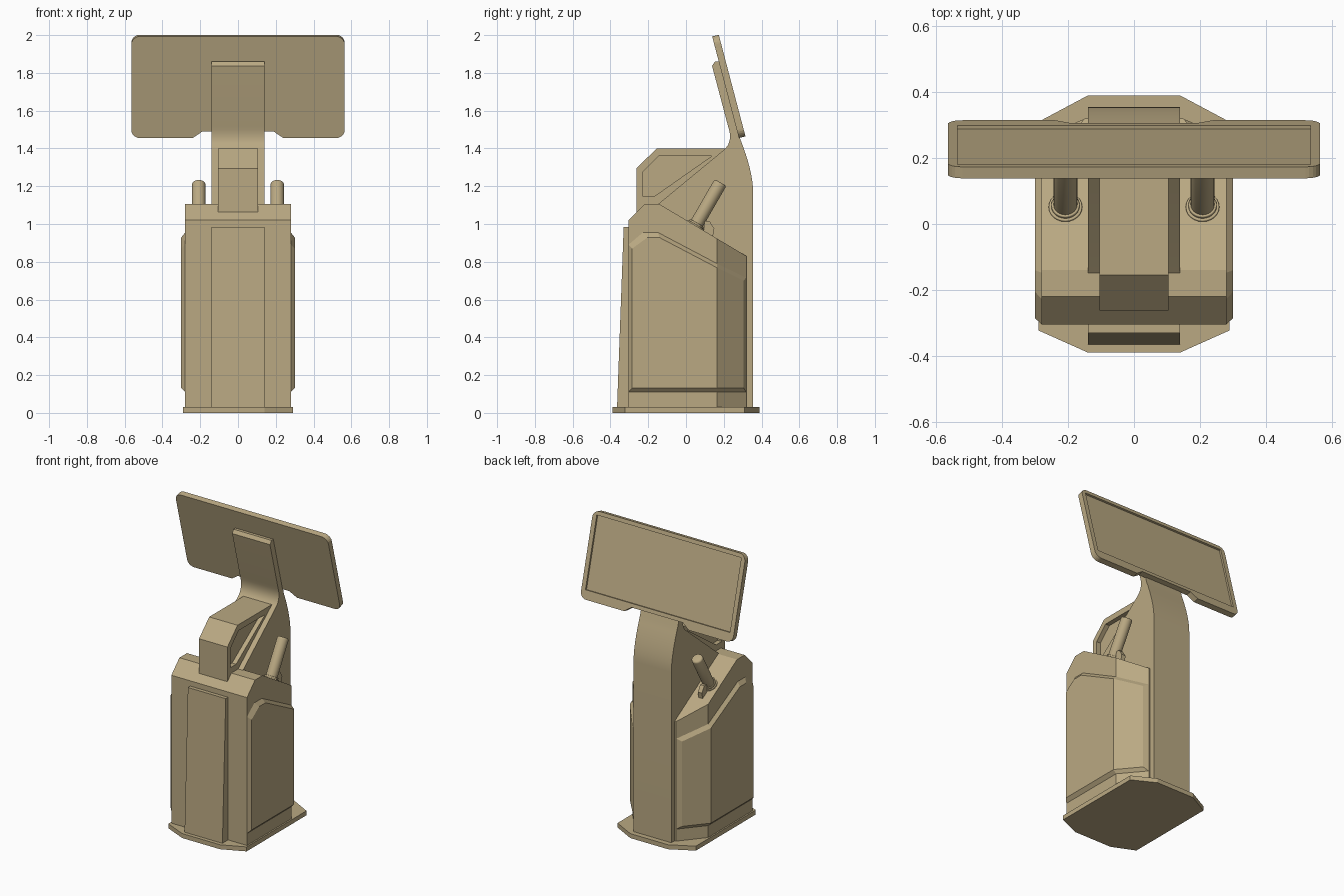
import bpy, bmesh
from mathutils import Matrix, Vector

cube = bpy.data.objects.get("Cube")
if cube:
    bpy.data.objects.remove(cube, do_unlink=True)

tan = bpy.data.materials.new("tan")
tan.use_nodes = True
COLOUR = (0.49, 0.395, 0.225, 1)
tan.diffuse_color = COLOUR
tan.node_tree.nodes["Principled BSDF"].inputs["Base Color"].default_value = COLOUR


def finish(name, bm, mirror=False, smooth=False):
    bmesh.ops.recalc_face_normals(bm, faces=bm.faces[:])
    mesh = bpy.data.meshes.new(name)
    bm.to_mesh(mesh)
    bm.free()
    mesh.materials.append(tan)
    ob = bpy.data.objects.new(name, mesh)
    bpy.context.collection.objects.link(ob)
    if mirror:
        ob.modifiers.new("Mirror", "MIRROR").use_clip = False
    if smooth:
        bpy.ops.object.select_all(action="DESELECT")
        ob.select_set(True)
        bpy.context.view_layer.objects.active = ob
        bpy.ops.object.shade_smooth_by_angle(angle=0.6)
    return ob


def extrude(points, shift):
    """Closed prism from a flat outline moved along a vector."""
    bm = bmesh.new()
    face = bm.faces.new([bm.verts.new(p) for p in points])
    made = bmesh.ops.extrude_face_region(bm, geom=[face], use_keep_orig=True)["geom"]
    bmesh.ops.translate(bm, vec=shift, verts=[g for g in made if isinstance(g, bmesh.types.BMVert)])
    return bm


def side_prism(profile, x0, x1):
    return extrude([(x0, y, z) for y, z in profile], (x1 - x0, 0, 0))


def cut_away(ob, cutter):
    mod = ob.modifiers.new("Cut", "BOOLEAN")
    mod.operation, mod.solver, mod.object = "DIFFERENCE", "EXACT", cutter
    bpy.context.view_layer.update()
    result = bpy.data.meshes.new_from_object(ob.evaluated_get(bpy.context.evaluated_depsgraph_get()))
    ob.modifiers.remove(mod)
    ob.data = result
    bpy.data.objects.remove(cutter, do_unlink=True)


def curve(a, b, c, steps=8):
    a, b, c = Vector(a), Vector(b), Vector(c)
    ts = [i / steps for i in range(steps + 1)]
    return [tuple(a * (1 - t) ** 2 + b * 2 * t * (1 - t) + c * t * t) for t in ts]


# Base plate
half = [(0.14, -0.39), (0.29, -0.323), (0.29, 0.31), (0.14, 0.39)]
outline = half + [(-x, y) for x, y in reversed(half)]
finish("base_plate", extrude([(x, y, 0) for x, y in outline], (0, 0, 0.03)))

# Main body with chamfered rear corners
SIDE, BEND = 0.28, 0.165
SLANT = Vector((0.155, 0.13, 0))
bm = side_prism([(-0.305, 0.03), (-0.305, 1.02), (-0.22, 1.105), (-0.14, 1.105),
                 (0.32, 0.83), (0.32, 0.03)], -SIDE, SIDE)
for s in (-1, 1):
    cut = bmesh.ops.bisect_plane(bm, geom=bm.verts[:] + bm.edges[:] + bm.faces[:],
                                 plane_co=(s * SIDE, BEND, 0), plane_no=(s * SLANT.x, SLANT.y, 0),
                                 clear_outer=True)["geom_cut"]
    bmesh.ops.holes_fill(bm, edges=[e for e in cut if isinstance(e, bmesh.types.BMEdge)], sides=0)
finish("body", bm)


# Raised side panels that wrap around the rear chamfer
def side_x(y):
    return SIDE - max(0, y - BEND) * SLANT.y / SLANT.x


outer = [(-0.305, 0.11), (BEND, 0.11), (0.318, 0.11), (0.318, 0.716),
         (BEND, 0.79), (-0.148, 0.955), (-0.228, 0.955), (-0.305, 0.89)]
inner = [(-0.285, 0.132), (BEND, 0.132), (0.305, 0.132), (0.305, 0.70),
         (BEND, 0.768), (-0.14, 0.928), (-0.205, 0.928), (-0.285, 0.87)]
bm = bmesh.new()
low = [bm.verts.new((side_x(y), y, z)) for y, z in outer]
top = [bm.verts.new((side_x(y) + 0.021, y, z)) for y, z in inner]
for i in range(8):
    j = (i + 1) % 8
    bm.faces.new((low[i], low[j], top[j], top[i]))
bm.faces.new([top[i] for i in (0, 1, 4, 5, 6, 7)])
bm.faces.new(top[1:5])
finish("side_panels", bm, mirror=True)

# Sloping front panel
finish("front_panel", side_prism([(-0.30, 0.03), (-0.365, 0.03), (-0.33, 0.985), (-0.30, 0.985)],
                                 -0.14, 0.14))

# Rear spine that curves up into the screen arm
spine = [(0.355, 0.03)]
spine += curve((0.355, 1.17), (0.355, 1.28), (0.285, 1.455))
spine += [(0.18, 1.86), (0.153, 1.86), (0.138, 1.837)]
spine += curve((0.222, 1.52), (0.252, 1.435), (0.20, 1.392))
spine += [(-0.148, 1.105), (-0.148, 1.05), (0.25, 0.80), (0.25, 0.03)]
finish("spine_and_arm", side_prism(spine, -0.14, 0.14), smooth=True)

# Front housing with recessed cheeks
housing = finish("front_housing", side_prism(
    [(-0.262, 1.06), (-0.262, 1.295), (-0.155, 1.40), (0.21, 1.40), (0.21, 1.30), (-0.10, 1.04)],
    -0.105, 0.105))
cheek = [(-0.228, 1.145), (-0.228, 1.275), (-0.143, 1.36), (0.137, 1.36), (-0.17, 1.145)]
for s in (-1, 1):
    pocket = finish("pocket_cutter", side_prism(cheek, s * 0.075, s * 0.15))
    pocket.hide_render = True
    cut_away(housing, pocket)

# Screen: tilted slab with rounded corners, lower notch and recessed display
up = Vector((0, -0.142, 0.54)).normalized()
back = Vector((0, 0.54, 0.142)).normalized()
corner = Vector((0, 0.28, 1.455))


def on_screen(u, v, depth=0):
    return corner + Vector((u, 0, 0)) + up * v + back * depth


half = [(0.19, 0.035), (0.24, 0), (0.565, 0), (0.565, 0.556)]
outline = half + [(-u, v) for u, v in reversed(half)]
bm = extrude([on_screen(u, v) for u, v in outline], back * 0.036)
rounded = [e for e in bm.edges if abs((e.verts[0].co - e.verts[1].co).normalized().dot(back)) > 0.9
           and abs(e.verts[0].co.x) > 0.5]
bmesh.ops.bevel(bm, geom=rounded, offset=0.045, segments=6, profile=0.5, affect="EDGES")
screen = finish("screen", bm)
display = [(-0.535, 0.06), (0.535, 0.06), (0.535, 0.53), (-0.535, 0.53)]
cutter = finish("display_cutter", extrude([on_screen(u, v, 0.024) for u, v in display], back * 0.05))
cutter.hide_render = True
cut_away(screen, cutter)

# Grips standing on the sloped shoulders, with stepped collars
axis = Vector((0, 0.50, 0.866))
foot = Vector((0.208, 0.05, 0.99))
turn = Vector((0, 0, 1)).rotation_difference(axis).to_matrix().to_4x4()


def rod(name, radius, start, end, soft):
    bm = bmesh.new()
    bmesh.ops.create_cone(bm, cap_ends=True, segments=24, radius1=radius, radius2=radius, depth=end - start)
    rim = [e for e in bm.edges if all(v.co.z > 0 for v in e.verts)]
    bmesh.ops.bevel(bm, geom=rim, offset=soft, segments=3, profile=0.5, affect="EDGES")
    bm.transform(Matrix.Translation(foot + axis * (start + end) / 2) @ turn)
    finish(name, bm, mirror=True, smooth=True)


rod("grips", 0.036, -0.02, 0.265, 0.012)
rod("grip_collars", 0.051, -0.02, 0.008, 0.003)
rod("grip_collar_steps", 0.043, -0.02, 0.018, 0.003)

# Small latch behind each grip
finish("grip_latches", side_prism([(0.09, 0.95), (0.10, 1.015), (0.125, 1.015), (0.15, 0.975), (0.14, 0.92)],
                                  0.193, 0.223), mirror=True)
